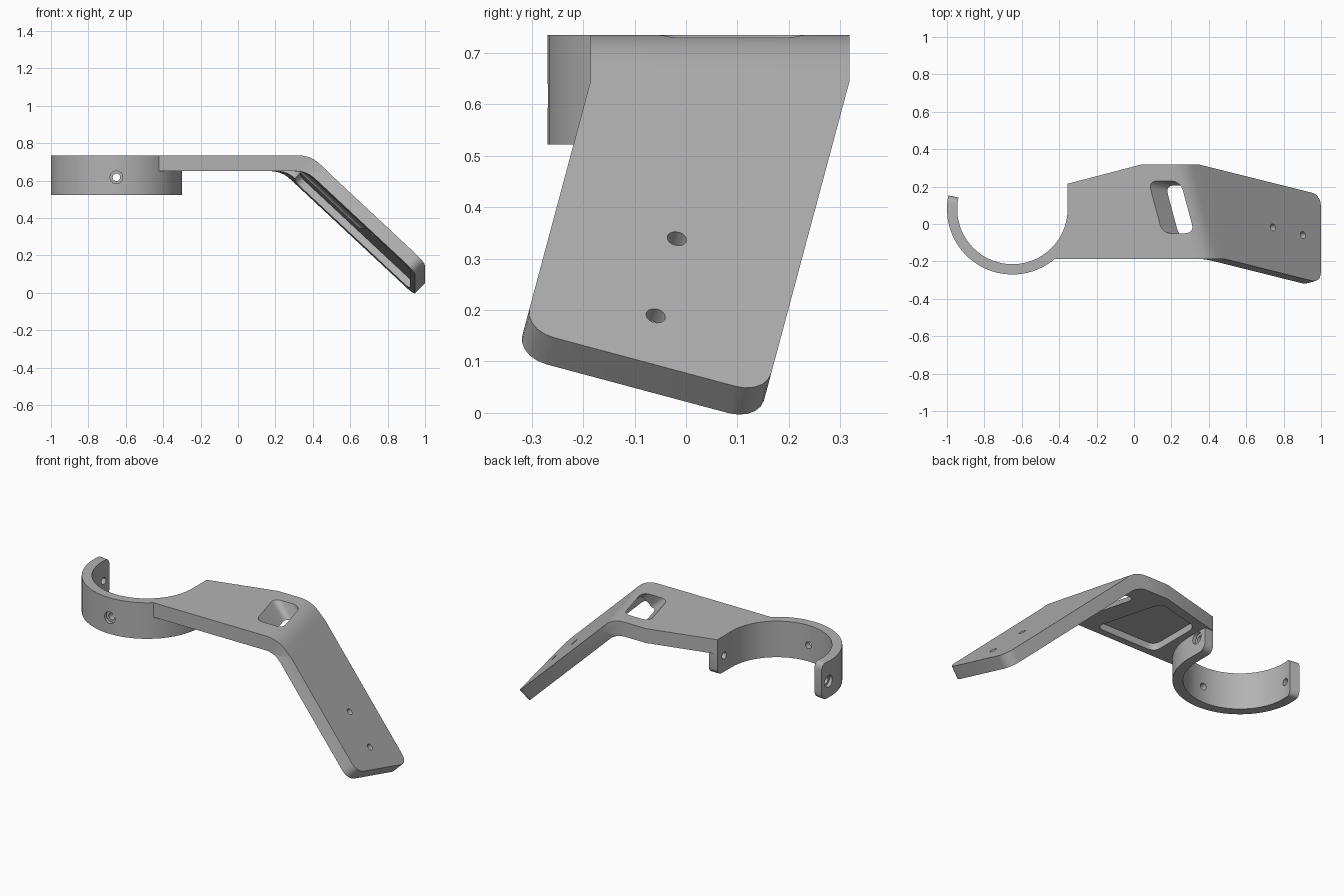
import bpy, bmesh, math
from mathutils import Vector as V

old = bpy.data.objects.get("Cube")
if old:
    bpy.data.objects.remove(old)

grey = bpy.data.materials.new("plain grey")
grey.use_nodes = True
grey.diffuse_color = (0.45, 0.45, 0.45, 1)
grey.node_tree.nodes["Principled BSDF"].inputs["Base Color"].default_value = (0.45, 0.45, 0.45, 1)

TOP, UNDER, RING_LOW = 0.735, 0.65, 0.522
SKEW = math.tan(math.radians(15))           # slant of the fold line
ARM_N = V((1, SKEW, 1)).normalized()        # arm's outward normal
ARM_V = V((0, 1, -SKEW)).normalized()       # across the arm
ARM_U = ARM_V.cross(ARM_N).normalized()     # down the arm
ARM_O = V((0.415, 0.066, 0.645))            # arm's upper centre
RING = V((-0.65, 0.08, 0))
R_OUT, R_IN = 0.35, 0.295


def rounded(points, radii, steps=6):
    """Replace each corner of a flat outline by a curve."""
    if not isinstance(radii, (list, tuple)):
        radii = [radii] * len(points)
    pts, out = [V(p) for p in points], []
    for i, p in enumerate(pts):
        r = radii[i]
        if r == 0:
            out.append(p)
            continue
        a = p + (pts[i - 1] - p).normalized() * r
        b = p + (pts[(i + 1) % len(pts)] - p).normalized() * r
        for k in range(steps + 1):
            t = k / steps
            out.append(a * (1 - t) ** 2 + p * 2 * t * (1 - t) + b * t * t)
    return out


def prism(name, points, along):
    """Extrude a closed outline along a vector."""
    bm = bmesh.new()
    face = bm.faces.new([bm.verts.new(p) for p in points])
    new = bmesh.ops.extrude_face_region(bm, geom=[face])["geom"]
    bmesh.ops.translate(bm, vec=along, verts=[g for g in new if isinstance(g, bmesh.types.BMVert)])
    bmesh.ops.recalc_face_normals(bm, faces=bm.faces)
    mesh = bpy.data.meshes.new(name)
    bm.to_mesh(mesh)
    bm.free()
    obj = bpy.data.objects.new(name, mesh)
    bpy.context.collection.objects.link(obj)
    obj.data.materials.append(grey)
    return obj


def cylinder(start, end, radius, sides=24):
    axis = V(end) - V(start)
    turn = axis.to_track_quat('Z', 'Y')
    ring = [V(start) + turn @ V((radius * math.cos(a), radius * math.sin(a), 0))
            for a in (math.tau * k / sides for k in range(sides))]
    return prism("cutter", ring, axis)


def combine(obj, other, how):
    other.hide_render = True
    mod = obj.modifiers.new("combine", 'BOOLEAN')
    mod.operation, mod.solver, mod.object = how, 'EXACT', other
    bpy.context.view_layer.objects.active = obj
    bpy.ops.object.modifier_apply(modifier=mod.name)
    bpy.data.objects.remove(other)


def bevel_edges(obj, test, size):
    bm = bmesh.new()
    bm.from_mesh(obj.data)
    edges = [e for e in bm.edges if test(e.verts[0].co, e.verts[1].co)]
    bmesh.ops.bevel(bm, geom=edges, offset=size, segments=5, profile=0.5, affect='EDGES')
    bm.to_mesh(obj.data)
    bm.free()


# Folded plate: section swept along the slanted fold line
section = rounded([(-1.2, TOP), (0.342, TOP), (1.4, -0.323), (1.4, -0.431), (0.319, UNDER), (-1.2, UNDER)],
                  [0, 0.075, 0, 0, 0.06, 0])
bracket = prism("bracket", [V((p.x + SKEW * 0.7, -0.7, p.y)) for p in section], V((-SKEW * 1.4, 1.4, 0)))

# Side outline, with the arm leaning to the front
drop = SKEW * 0.945
sides = [(-0.186, 0.9), (-0.186, 0.645), (-0.186 - drop, -0.3), (0.318 - drop, -0.3), (0.318, 0.645), (0.318, 0.9)]
combine(bracket, prism("cutter", [V((-2, y, z)) for y, z in sides], V((4, 0, 0))), 'INTERSECT')

# Plan outline, with the tapered back edge
plan = [(-0.355, 0.215), (0.05, 0.321), (1.3, 0.321), (1.3, -0.7), (-0.45, -0.7), (-0.45, -0.1), (-0.355, 0.1)]
combine(bracket, prism("cutter", [V((x, y, -0.6)) for x, y in plan], V((0, 0, 2))), 'INTERSECT')

# Square end of the arm with rounded corners
bm = bmesh.new()
bm.from_mesh(bracket.data)
cut = bmesh.ops.bisect_plane(bm, geom=bm.verts[:] + bm.edges[:] + bm.faces[:], plane_co=ARM_O + ARM_U * 0.813,
                             plane_no=ARM_U, clear_outer=True)["geom_cut"]
bmesh.ops.contextual_create(bm, geom=[g for g in cut if isinstance(g, bmesh.types.BMEdge)])
bmesh.ops.recalc_face_normals(bm, faces=bm.faces)
bm.to_mesh(bracket.data)
bm.free()
bevel_edges(bracket, lambda a, b: min(a.x, b.x) > 0.85 and (a - b).length > 0.03
            and abs((a - b).normalized().dot(ARM_N)) > 0.99, 0.06)

# Open clamp ring with a straight tab on its right end
arc = [math.radians(168 + 192 * k / 40) for k in range(41)]


def arc_points(r):
    return [RING + V((r * math.cos(a), r * math.sin(a), RING_LOW)) for a in arc]


outline = arc_points(R_OUT) + [V((-0.3, 0.215, RING_LOW)), V((-0.355, 0.215, RING_LOW))] + arc_points(R_IN)[::-1]
ring = prism("clamp_ring", outline, V((0, 0, TOP - RING_LOW)))
bevel_edges(ring, lambda a, b: abs(a.z - b.z) < 0.001 and 0.04 < (a - b).length < 0.07 and min(a.y, b.y) > 0.1
            and (a.x < -0.9 or a.z < 0.6), 0.04)

combine(bracket, cylinder(RING + V((0, 0, 0.4)), RING + V((0, 0, 0.9)), R_IN + 0.01, 80), 'DIFFERENCE')
combine(bracket, ring, 'UNION')

# Pocket under the plate
pocket = rounded([(-0.26, -0.146), (0.139, -0.146), (0.03, 0.26), (-0.26, 0.185)], 0.05)
combine(bracket, prism("cutter", [V((p.x, p.y, 0.4)) for p in pocket], V((0, 0, 0.29))), 'DIFFERENCE')

# Pocket under the arm
pocket = rounded([(-0.08, -0.205), (0.775, -0.205), (0.775, 0.205), (-0.08, 0.205)], 0.05)
combine(bracket, prism("cutter", [ARM_O + ARM_U * p.x + ARM_V * p.y - ARM_N * 0.036 for p in pocket],
                       ARM_N * -0.15), 'DIFFERENCE')

# Slot running through the plate parallel to the arm
slot = rounded([(0.152, -0.05), (0.318, -0.05), (0.243, 0.23), (0.077, 0.23)], 0.05)
combine(bracket, prism("cutter", [V((p.x, p.y, TOP)) - ARM_U * 0.08 for p in slot], ARM_U * 0.66), 'DIFFERENCE')

# Screw holes through the arm
for spot in (V((0.742, -0.018, 0.338)), V((0.9, -0.06, 0.185))):
    combine(bracket, cylinder(spot + ARM_N * 0.1, spot - ARM_N * 0.2, 0.019), 'DIFFERENCE')

# Countersunk screw holes in the ring: front, right end and left end
for base, out in ((V((-0.65, -0.27, 0.617)), V((0, -1, 0))),
                  (V((-0.3, 0.15, 0.617)), V((1, 0, 0))),
                  (V((-1.0, 0.095, 0.617)), V((-1, 0, 0)))):
    combine(bracket, cylinder(base + out * 0.02, base - out * 0.1, 0.02), 'DIFFERENCE')
    combine(bracket, cylinder(base + out * 0.02, base - out * 0.02, 0.034), 'DIFFERENCE')

# Smooth the curves and keep the edges sharp
bracket.data.materials.clear()
bracket.data.materials.append(grey)
bracket.data.polygons.foreach_set("material_index", [0] * len(bracket.data.polygons))
bpy.ops.object.select_all(action='DESELECT')
bracket.select_set(True)
bpy.context.view_layer.objects.active = bracket
bpy.ops.object.shade_smooth_by_angle(angle=math.radians(30))
